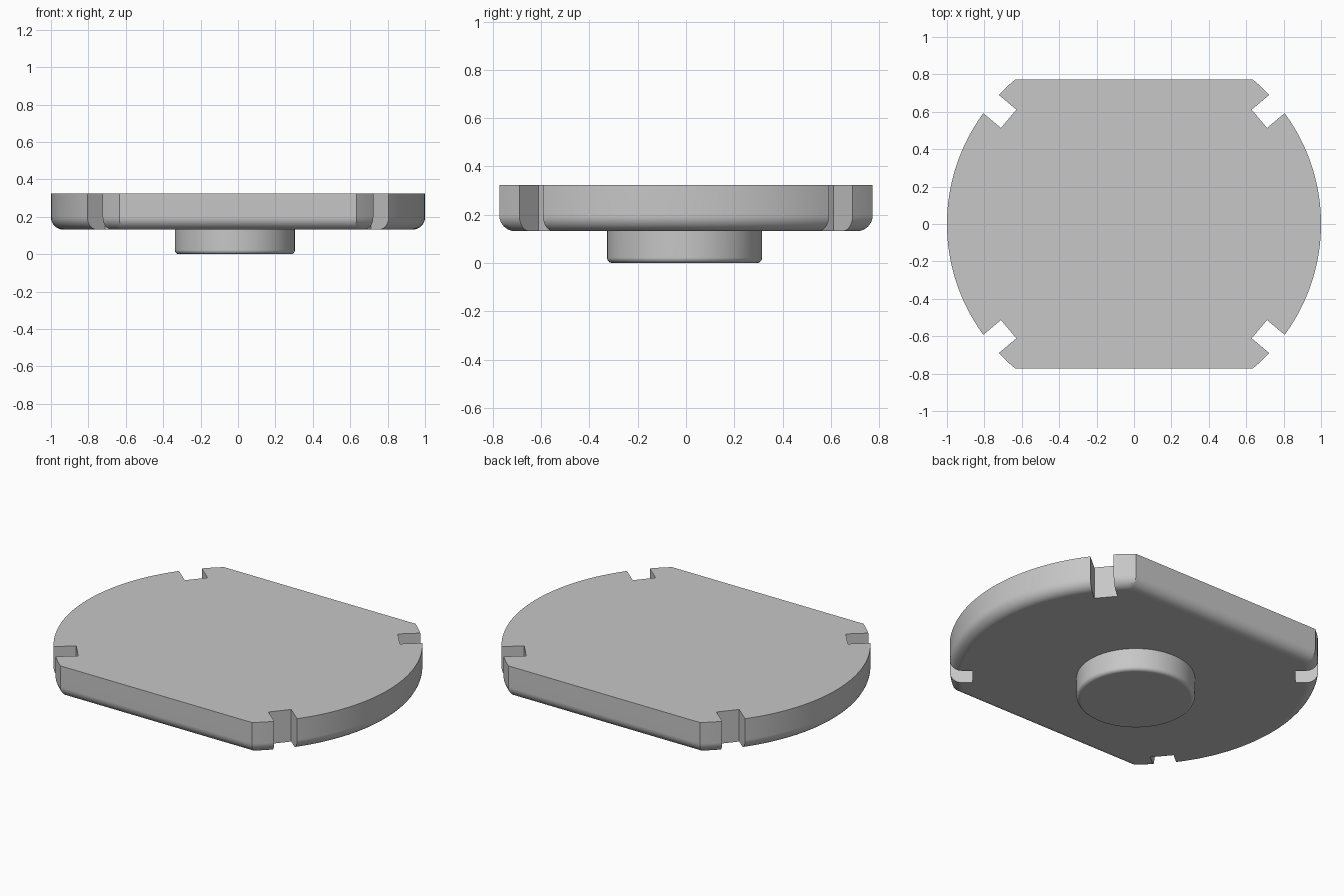
import bpy, bmesh
from math import sin, cos, asin, pi, radians
from mathutils import Matrix, Vector

cube = bpy.data.objects.get("Cube")
if cube:
    bpy.data.objects.remove(cube, do_unlink=True)

grey = bpy.data.materials.new("light grey")
grey.use_nodes = True
grey.diffuse_color = (0.57, 0.57, 0.57, 1)
grey.node_tree.nodes["Principled BSDF"].inputs["Base Color"].default_value = grey.diffuse_color


def add_object(name, bm):
    bmesh.ops.remove_doubles(bm, verts=bm.verts, dist=1e-5)
    bmesh.ops.recalc_face_normals(bm, faces=bm.faces)
    mesh = bpy.data.meshes.new(name)
    bm.to_mesh(mesh)
    bm.free()
    mesh.materials.append(grey)
    obj = bpy.data.objects.new(name, mesh)
    bpy.context.collection.objects.link(obj)
    return obj


def outline(radius, flat, steps=48):
    """Circle of the given radius, cut off straight at y = +-flat."""
    a = asin(min(1, flat / radius))
    angles = [base - a + 2 * a * i / steps for base in (0, pi) for i in range(steps + 1)]
    return [(radius * cos(t), radius * sin(t)) for t in angles]


def rounded_disc(name, centre, radius, flat, z0, z1, fillet, steps=8):
    """Disc with a rounded bottom edge and a sharp top edge."""
    layers = []
    for i in range(steps + 1):
        t = pi / 2 * i / steps
        layers.append((fillet * (1 - sin(t)), z0 + fillet * (1 - cos(t))))
    layers.append((0, z1))
    bm = bmesh.new()
    rings = [[bm.verts.new((centre[0] + x, centre[1] + y, z))
              for x, y in outline(radius - d, flat - d)] for d, z in layers]
    n = len(rings[0])
    for low, high in zip(rings, rings[1:]):
        for i in range(n):
            j = (i + 1) % n
            bm.faces.new((low[i], low[j], high[j], high[i]))
    bm.faces.new(rings[0])
    bm.faces.new(rings[-1])
    return add_object(name, bm)


def finish(obj):
    bpy.ops.object.select_all(action='DESELECT')
    obj.select_set(True)
    bpy.context.view_layer.objects.active = obj
    for mod in list(obj.modifiers):
        bpy.ops.object.modifier_apply(modifier=mod.name)
    bpy.ops.object.shade_smooth_by_angle(angle=radians(30))
    # Keeps the large caps flat beside the rounded edges
    weighted = obj.modifiers.new("flat caps", 'WEIGHTED_NORMAL')
    weighted.keep_sharp = True


plate = rounded_disc("plate", (0, 0), 1.0, 0.773, 0.132, 0.324, 0.065)
boss = rounded_disc("boss", (-0.017, -0.006), 0.321, 0.321, 0, 0.15, 0.022)

# Four radial notches in the rim
bm = bmesh.new()
for angle in (40, 140, 220, 320):
    place = (Matrix.Rotation(radians(angle), 4, 'Z')
             @ Matrix.Translation(Vector((1.025, 0, 0.25)))
             @ Matrix.Diagonal((0.3, 0.128, 0.6, 1)))
    bmesh.ops.create_cube(bm, size=1, matrix=place)
cutter = add_object("notch_cutter", bm)
cutter.hide_render = True
cut = plate.modifiers.new("notches", 'BOOLEAN')
cut.operation = 'DIFFERENCE'
cut.solver = 'EXACT'
cut.object = cutter

finish(plate)
finish(boss)
bpy.data.objects.remove(cutter, do_unlink=True)
